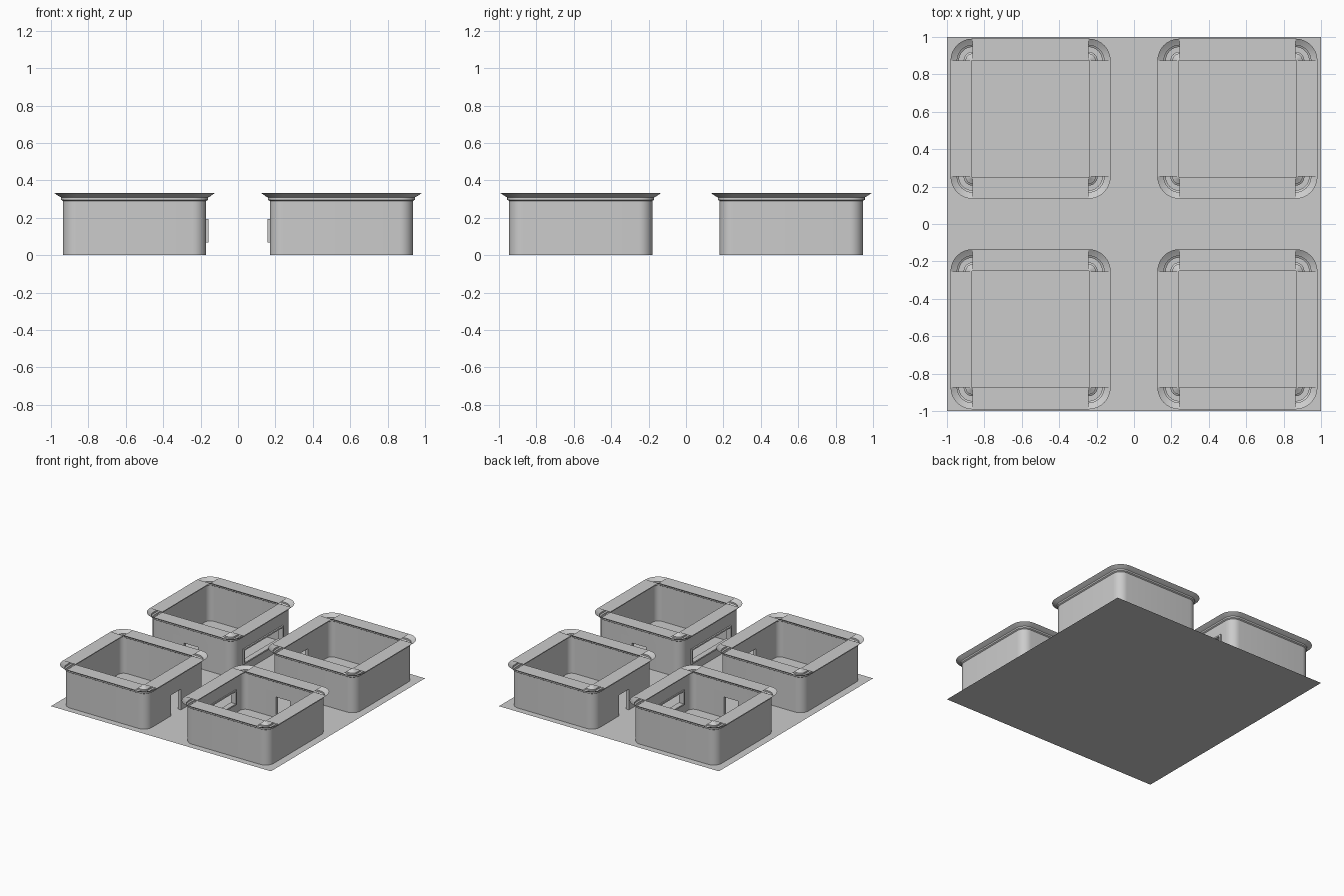
import bpy, bmesh
from math import sin, cos, pi
from mathutils import Vector

if "Cube" in bpy.data.objects:
    bpy.data.objects.remove(bpy.data.objects["Cube"])

CX, CY, CORE, SEG = 0.553, 0.563, 0.31, 8
# wall section as (radius beyond the corner centre, height): outside up, inside down
SECTION = [(0.073, 0), (0.073, 0.29), (0.083, 0.296), (0.083, 0.309), (0.095, 0.315),
           (0.118, 0.331), (0.002, 0.331), (0.024, 0.315), (0.038, 0.309),
           (0.038, 0.296), (0.048, 0.29), (0.048, 0)]


def new_object(name, bm):
    bmesh.ops.recalc_face_normals(bm, faces=bm.faces[:])
    me = bpy.data.meshes.new(name)
    bm.to_mesh(me)
    bm.free()
    ob = bpy.data.objects.new(name, me)
    bpy.context.collection.objects.link(ob)
    return ob


def add_box(bm, lo, hi):
    vs = bmesh.ops.create_cube(bm, size=1)["verts"]
    for v in vs:
        v.co = Vector([(a + b) / 2 + c * (b - a) for a, b, c in zip(lo, hi, v.co)])


def boxes(name, items):
    bm = bmesh.new()
    for lo, hi in items:
        add_box(bm, lo, hi)
    return new_object(name, bm)


def room_walls(name, cutters, centre):
    # rounded-square ring swept with the wall and cornice section
    bm = bmesh.new()
    rings = []
    for r, z in SECTION:
        ring = []
        for q, (sx, sy) in enumerate([(1, 1), (-1, 1), (-1, -1), (1, -1)]):
            for i in range(SEG + 1):
                a = (q + i / SEG) * pi / 2
                ring.append(bm.verts.new((sx * CORE + r * cos(a), sy * CORE + r * sin(a), z)))
        rings.append(ring)
    n = len(rings[0])
    for k, ring in enumerate(rings):
        nxt = rings[(k + 1) % len(rings)]
        for i in range(n):
            j = (i + 1) % n
            bm.faces.new((ring[i], ring[j], nxt[j], nxt[i]))
    ob = new_object(name, bm)
    ob.location = centre
    # cut doors and windows
    for c in cutters:
        c.location = centre
        m = ob.modifiers.new("opening", 'BOOLEAN')
        m.object, m.solver = c, 'EXACT'
    bpy.context.view_layer.update()
    me = bpy.data.meshes.new_from_object(ob.evaluated_get(bpy.context.evaluated_depsgraph_get()))
    ob.modifiers.clear()
    ob.data = me
    for c in cutters:
        bpy.data.objects.remove(c)
    # open the cornice corners from above, and the underside
    bm = bmesh.new()
    bm.from_mesh(me)
    dead = []
    for f in bm.faces:
        c = f.calc_center_median()
        top = c.z > 0.3305 and abs(c.x) > CORE and abs(c.y) > CORE
        if top or (c.z < 1e-4 and abs(f.normal.z) > 0.9):
            dead.append(f)
    bmesh.ops.delete(bm, geom=dead, context='FACES')
    for f in bm.faces:
        f.smooth = True
    bm.to_mesh(me)
    bm.free()
    me.set_sharp_from_angle(angle=0.5)
    return ob


# ground sheet
bm = bmesh.new()
bmesh.ops.create_grid(bm, x_segments=1, y_segments=1, size=1)
new_object("ground_plate", bm)

# four rooms: the two kinds repeat under a half turn
for s, side in ((1, "front"), (-1, "back")):
    # room with a single door facing across the lane
    x0, x1 = sorted((s * 0.33, s * 0.41))
    door = boxes("door_cutter", [((x0, -0.065, -0.05), (x1, 0.065, 0.17))])
    room_walls(side + "_door_room", [door], (-s * CX, -s * CY, 0))

    # room with a wide window on the lane side and a door toward the other room
    x0, x1 = sorted((-s * 0.33, -s * 0.41))
    y0, y1 = sorted((s * 0.33, s * 0.41))
    centre = (s * CX, -s * CY, 0)
    window = boxes("window_cutter", [((x0, -0.25, 0.075), (x1, 0.25, 0.185))])
    door = boxes("door_cutter", [((-0.065, y0, -0.05), (0.065, y1, 0.17))])
    room_walls(side + "_window_room", [window, door], centre)

    # window frame
    x0, x1 = sorted((-s * 0.35, -s * 0.395))
    frame = boxes(side + "_window_frame", [
        ((x0, -0.26, 0.18), (x1, 0.26, 0.192)), ((x0, -0.26, 0.068), (x1, 0.26, 0.08)),
        ((x0, -0.26, 0.08), (x1, -0.245, 0.18)), ((x0, 0.245, 0.08), (x1, 0.26, 0.18))])
    frame.location = centre
